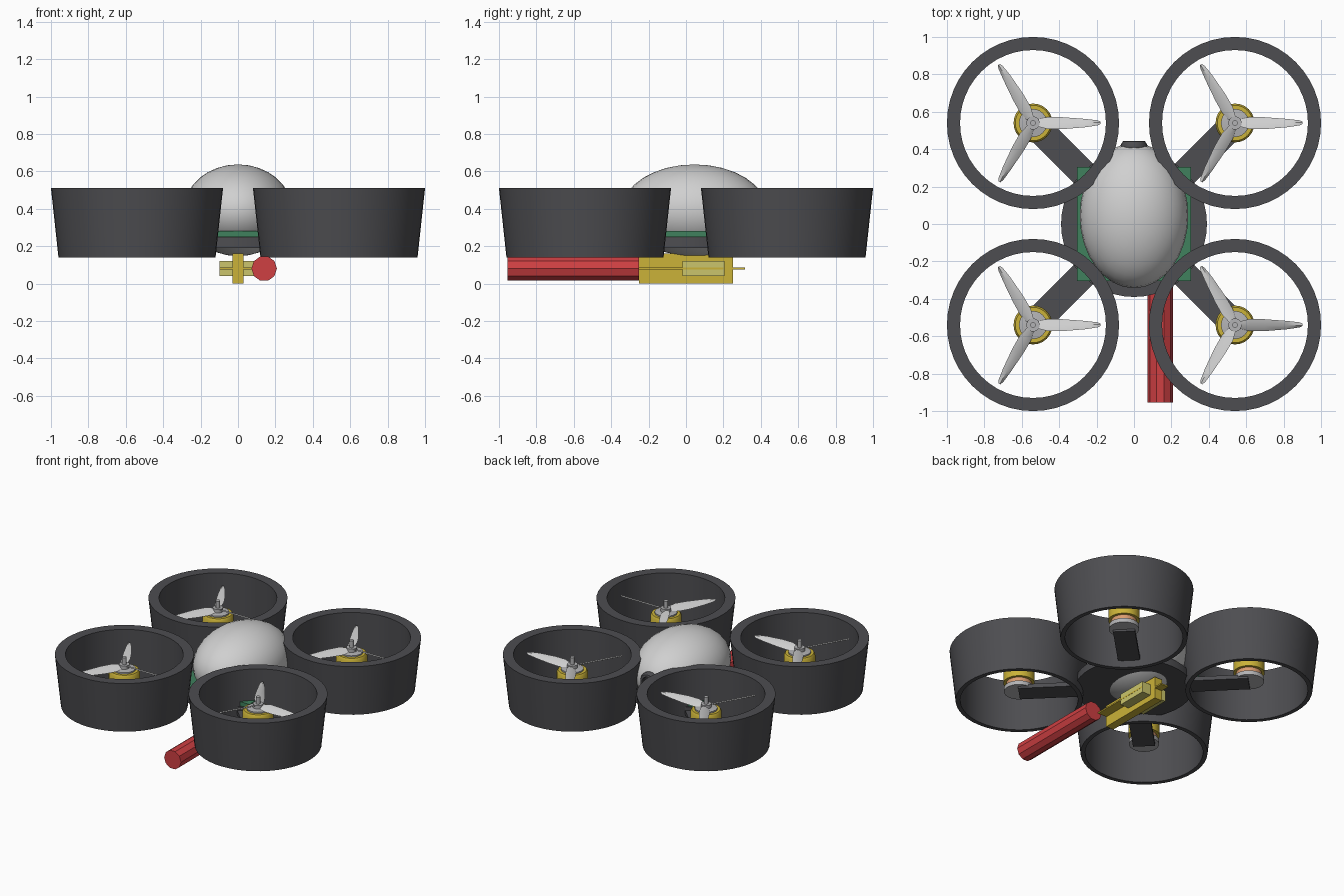
import bpy, bmesh
from math import pi, cos, sin, radians, atan2, hypot
from mathutils import Matrix, Vector

cube = bpy.data.objects.get("Cube")
if cube:
    bpy.data.objects.remove(cube, do_unlink=True)


def material(name, r, g, b):
    m = bpy.data.materials.new(name)
    m.use_nodes = True
    m.diffuse_color = (r, g, b, 1)
    node = m.node_tree.nodes["Principled BSDF"]
    node.inputs["Base Color"].default_value = (r, g, b, 1)
    node.inputs["Roughness"].default_value = 0.6
    return m


CHARCOAL = material("charcoal", 0.075, 0.075, 0.082)
WHITE = material("off white", 0.63, 0.63, 0.63)
GREY = material("light grey", 0.45, 0.45, 0.46)
GOLD = material("gold yellow", 0.6, 0.45, 0.04)
PALE = material("pale yellow", 0.6, 0.56, 0.15)
RED = material("red", 0.62, 0.05, 0.055)
GREEN = material("circuit green", 0.05, 0.22, 0.11)
COPPER = material("copper", 0.7, 0.33, 0.16)
BLACK = material("lens black", 0.02, 0.02, 0.022)


def finish(name, bm, mat, matrix=Matrix(), smooth=True):
    bmesh.ops.recalc_face_normals(bm, faces=bm.faces)
    mesh = bpy.data.meshes.new(name)
    bm.to_mesh(mesh)
    bm.free()
    mesh.materials.append(mat)
    ob = bpy.data.objects.new(name, mesh)
    ob.matrix_world = matrix
    bpy.context.collection.objects.link(ob)
    if smooth:
        bpy.ops.object.select_all(action='DESELECT')
        ob.select_set(True)
        bpy.context.view_layer.objects.active = ob
        bpy.ops.object.shade_smooth_by_angle(angle=radians(35))
    return ob


def lathe(name, profile, mat, matrix=Matrix(), sides=24, closed=False, smooth=True):
    """Turn (radius, height) points around z; open profiles get capped ends."""
    bm = bmesh.new()
    rings = [[bm.verts.new((r * cos(2 * pi * i / sides), r * sin(2 * pi * i / sides), z))
              for i in range(sides)] for r, z in profile]
    pairs = list(zip(rings, rings[1:]))
    if closed:
        pairs.append((rings[-1], rings[0]))
    else:
        bm.faces.new(rings[0])
        bm.faces.new(rings[-1])
    for a, b in pairs:
        for i in range(sides):
            j = (i + 1) % sides
            bm.faces.new((a[i], a[j], b[j], b[i]))
    return finish(name, bm, mat, matrix, smooth)


def box(name, low, high, mat, matrix=Matrix()):
    bm = bmesh.new()
    bmesh.ops.create_cube(bm, size=1)
    lo, hi = Vector(low), Vector(high)
    bmesh.ops.scale(bm, vec=hi - lo, verts=bm.verts)
    bmesh.ops.translate(bm, vec=(lo + hi) / 2, verts=bm.verts)
    return finish(name, bm, mat, matrix, smooth=False)


def propeller(name, place, pitch):
    """Three pitched blades extruded from a half-outline of (reach, lead, trail)."""
    outline = [(0.03, 0.022, -0.022), (0.08, 0.036, -0.036), (0.16, 0.034, -0.036),
               (0.28, 0.024, -0.025), (0.345, 0.016, -0.014), (0.362, 0.008, -0.006)]
    bm = bmesh.new()
    for k in range(3):
        turn = Matrix.Rotation(k * 2 * pi / 3, 4, 'Z') @ Matrix.Rotation(pitch, 4, 'X')
        sections = [[bm.verts.new(turn @ Vector((x, y, z)))
                     for y, z in ((a, 0), ((a + b) / 2, 0.007), (b, 0), ((a + b) / 2, -0.003))]
                    for x, a, b in outline]
        for s, t in zip(sections, sections[1:]):
            for i in range(4):
                j = (i + 1) % 4
                bm.faces.new((s[i], s[j], t[j], t[i]))
        bm.faces.new(sections[0])
        bm.faces.new(sections[-1])
    finish(name, bm, WHITE, place @ Matrix.Translation((0, 0, 0.425)))


# Four ducted rotors on diagonal arms
D = 0.54
for sy, end in ((-1, "front"), (1, "back")):
    for sx, side in ((1, "left"), (-1, "right")):
        tag = f"{end}_{side}"
        place = Matrix.Translation((sx * D, sy * D, 0))
        lathe(f"duct_{tag}", [(0.42, 0.14), (0.46, 0.51), (0.39, 0.51), (0.39, 0.14)],
              CHARCOAL, place, sides=48, closed=True)
        box(f"arm_{tag}", (0.2, -0.073, 0.19), (hypot(D, D), 0.073, 0.22), CHARCOAL,
            Matrix.Rotation(atan2(sy, sx), 4, 'Z'))
        lathe(f"motor_base_{tag}", [(0.1, 0.205), (0.1, 0.235)], GREY, place)
        lathe(f"motor_coil_{tag}", [(0.085, 0.235), (0.085, 0.27)], COPPER, place)
        lathe(f"motor_bell_{tag}", [(0.104, 0.27), (0.104, 0.385), (0.095, 0.4)], GOLD, place)
        lathe(f"rotor_hub_{tag}", [(0.075, 0.4), (0.075, 0.41), (0.035, 0.415), (0.035, 0.44)],
              GREY, place)
        lathe(f"rotor_shaft_{tag}", [(0.015, 0.43), (0.015, 0.49)], GREY, place, sides=12)
        mirrored = sx > 0 and sy < 0
        propeller(f"propeller_{tag}", place, radians(25 if mirrored else -25))

# Central plate, circuit board and egg-shaped shell
lathe("base_plate", [(0.39, 0.19), (0.39, 0.245)], CHARCOAL, sides=48)
box("circuit_board", (-0.305, -0.305, 0.25), (0.305, 0.305, 0.28), GREEN)
bm = bmesh.new()
bmesh.ops.create_uvsphere(bm, u_segments=32, v_segments=16, radius=1)
finish("body_shell", bm, WHITE,
       Matrix.Translation((0, 0.045, 0.392)) @ Matrix.Diagonal((0.29, 0.388, 0.245, 1)))

# Camera lens at the back end of the shell
lens = Matrix.Translation((0, 0.4, 0.405)) @ Matrix.Rotation(-pi / 2, 4, 'X')
lathe("lens_ring", [(0.055, -0.02), (0.07, 0), (0.072, 0.02), (0.06, 0.042), (0.045, 0.045),
                    (0.042, 0.03)], CHARCOAL, lens)
lathe("lens_glass", [(0.042, 0.028), (0.03, 0.04), (0.012, 0.045)], BLACK, lens)

# Slung mechanism: keel, thin flange and side block
box("keel", (-0.03, -0.25, 0), (0.03, 0.25, 0.16), GOLD)
box("keel_flange", (-0.1, -0.25, 0.075), (0.1, 0.2, 0.085), GOLD)
box("keel_tongue", (-0.03, 0.2, 0.075), (0.03, 0.315, 0.085), GOLD)
box("side_block", (-0.099, -0.02, 0.04), (0.099, 0.205, 0.12), PALE)

# Red canister reaching out of the front
lathe("canister", [(0.068, 0.25), (0.068, 0.955)], RED,
      Matrix.Translation((0.14, 0, 0.08)) @ Matrix.Rotation(pi / 2, 4, 'X'),
      sides=10, smooth=False)
